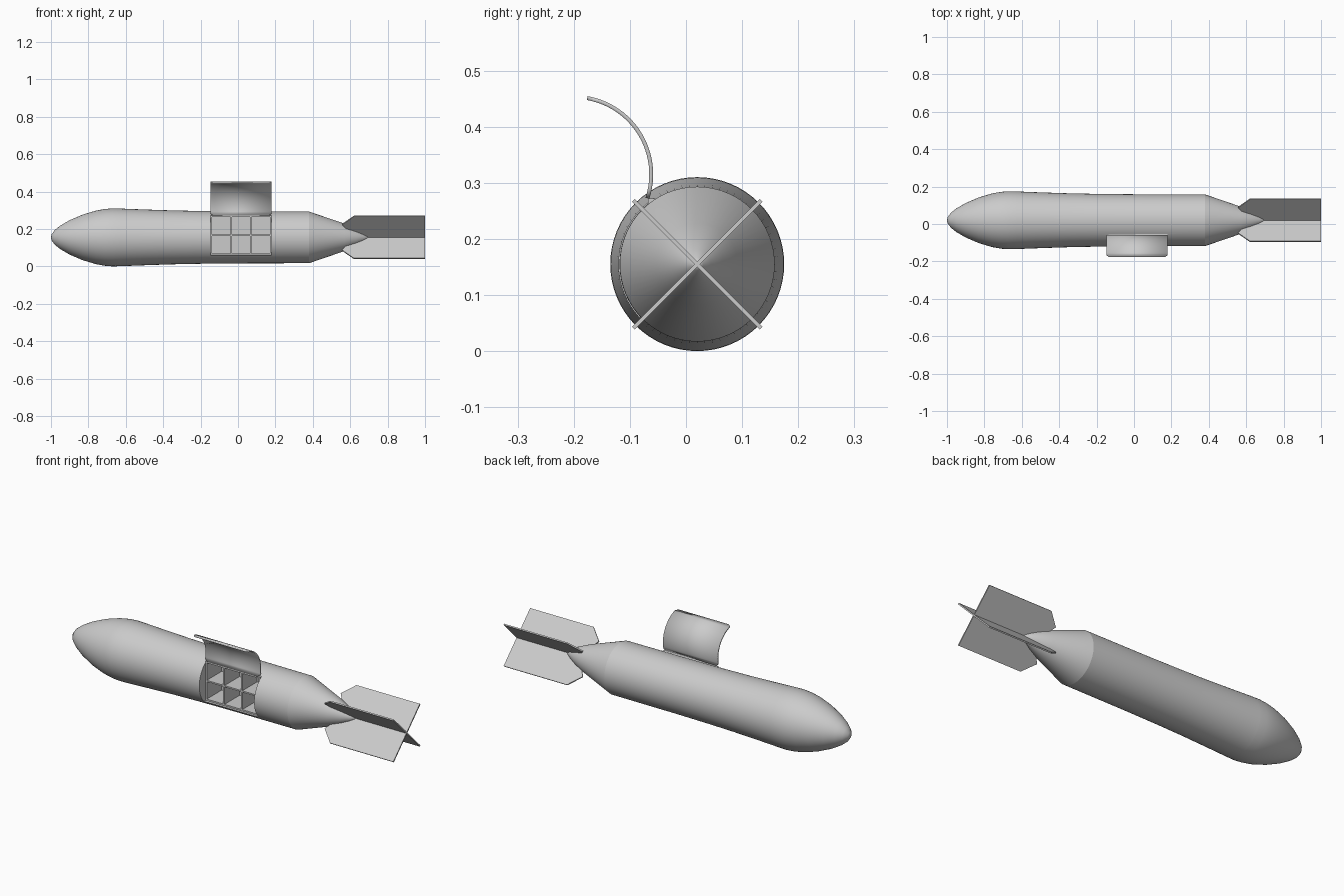
import bpy, bmesh, math

if "Cube" in bpy.data.objects:
    bpy.data.objects.remove(bpy.data.objects["Cube"])

CY, CZ = 0.02, 0.155          # body axis runs along x through here


def finish(name, bm, angle=None):
    bmesh.ops.recalc_face_normals(bm, faces=bm.faces)
    me = bpy.data.meshes.new(name)
    bm.to_mesh(me)
    bm.free()
    ob = bpy.data.objects.new(name, me)
    bpy.context.collection.objects.link(ob)
    if angle:
        smooth(ob, angle)
    return ob


def smooth(ob, angle):
    bpy.ops.object.select_all(action='DESELECT')
    ob.select_set(True)
    bpy.context.view_layer.objects.active = ob
    bpy.ops.object.shade_smooth_by_angle(angle=math.radians(angle))


def revolve(name, profile, cap=False, seg=64):
    """Spin (x, radius) points about the body axis."""
    bm = bmesh.new()
    rings = []
    for x, r in profile:
        n = seg if r > 0 else 1
        rings.append([bm.verts.new((x, CY + r * math.cos(2 * math.pi * i / seg),
                                    CZ + r * math.sin(2 * math.pi * i / seg)))
                      for i in range(n)])
    for a, b in zip(rings, rings[1:]):
        for i in range(seg):
            j = (i + 1) % seg
            if len(a) == 1:
                bm.faces.new((a[0], b[i], b[j]))
            elif len(b) == 1:
                bm.faces.new((a[i], a[j], b[0]))
            else:
                bm.faces.new((a[i], a[j], b[j], b[i]))
    if cap:
        bm.faces.new(rings[0])
    return finish(name, bm)


def box(name, x0, x1, y0, y1, z0, z1):
    bm = bmesh.new()
    bmesh.ops.create_cube(bm, size=1)
    for v in bm.verts:
        v.co = (x1 if v.co.x > 0 else x0, y1 if v.co.y > 0 else y0,
                z1 if v.co.z > 0 else z0)
    return finish(name, bm)


# Nose cone
nose = revolve("nose", [(-1, 0), (-.996, .017), (-.98, .039), (-.95, .063), (-.9, .092),
                        (-.83, .122), (-.76, .143), (-.71, .152), (-.67, .155), (-.63, .154)])
smooth(nose, 50)

# Main body with tail cone
body = revolve("body", [(-.63, .154), (-.5, .149), (-.35, .144), (-.2, .141), (0, .139),
                        (.38, .138), (.57, .073), (.63, .047), (.67, .025), (.69, .011),
                        (.7, 0)], cap=True)

# Cargo opening cut into the front side
X0, X1, Z0, Z1, YF, YB = -.148, .18, .06, .272, -.068, .06
cutter = box("opening_cutter", X0, X1, -.3, YB, Z0, Z1)
cutter.hide_render = True
mod = body.modifiers.new("opening", 'BOOLEAN')
mod.object = cutter
mod.operation = 'DIFFERENCE'
mod.solver = 'EXACT'
bpy.context.view_layer.objects.active = body
bpy.ops.object.modifier_apply(modifier=mod.name)
bpy.data.objects.remove(cutter)
smooth(body, 15)

# Compartment dividers: three columns, two rows
T = 0.004
for i in range(4):
    x = X0 + T + (X1 - X0 - 2 * T) * i / 3
    box("divider_upright", x - T, x + T, YF, YB, Z0, Z1)
for i in range(3):
    z = Z0 + T + (Z1 - Z0 - 2 * T) * i / 2
    box("divider_shelf", X0, X1, YF, YB, z - T, z + T)

# Open curved hatch, hinged at the top of the opening
bm = bmesh.new()
hy, hz, R, N = -.2, .315, .138, 24
prev = None
for i in range(N + 1):
    t = i / N
    a = math.radians(-18 + 98 * t)
    s = min(t, 1 - t) * 1.71 * R              # arc distance to nearest end
    c = .015                                  # corner radius
    inset = c - math.sqrt(c * c - (c - s) ** 2) if s < c else 0
    y, z = hy + R * math.cos(a), hz + R * math.sin(a)
    row = [bm.verts.new((x, y, z)) for x in (X0 + inset, X1 - inset)]
    if prev:
        bm.faces.new((prev[0], prev[1], row[1], row[0]))
    prev = row
hatch = finish("hatch", bm, 30)
sol = hatch.modifiers.new("thickness", 'SOLIDIFY')
sol.thickness = .007
sol.offset = 0

# Crossed tail fins
for k in range(4):
    a = math.radians(45 + 90 * k)
    c, s = math.cos(a), math.sin(a)
    bm = bmesh.new()
    sides = []
    for h in (-.0035, .0035):
        sides.append([bm.verts.new((x, CY + r * c - h * s, CZ + r * s + h * c))
                      for x, r in ((.62, 0), (.59, .05), (.556, .098), (.62, .161),
                                   (1, .161), (1, 0))])
    p, q = sides
    bm.faces.new(p)
    bm.faces.new(q)
    for i in range(6):
        j = (i + 1) % 6
        bm.faces.new((p[i], p[j], q[j], q[i]))
    finish("tail_fin", bm)
